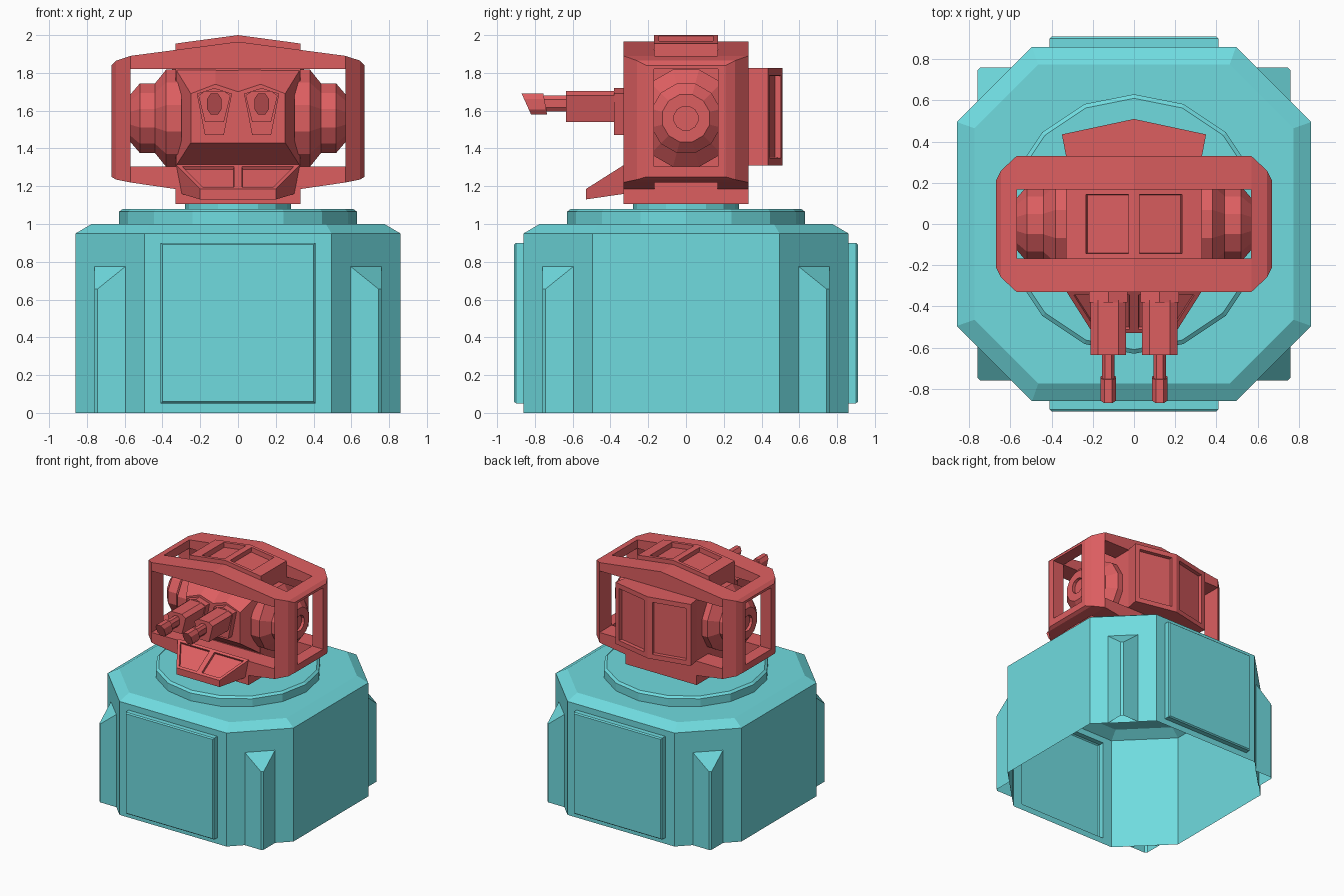
import bpy, bmesh, math

cube = bpy.data.objects.get("Cube")
if cube:
    bpy.data.objects.remove(cube, do_unlink=True)


def material(name, rgb):
    m = bpy.data.materials.new(name)
    m.use_nodes = True
    m.diffuse_color = (*rgb, 1)
    m.node_tree.nodes["Principled BSDF"].inputs["Base Color"].default_value = (*rgb, 1)
    return m


TEAL = material("teal", (0.16, 0.71, 0.74))
RED = material("red", (0.72, 0.112, 0.118))


def finish(name, bm, mat):
    me = bpy.data.meshes.new(name)
    bm.to_mesh(me)
    bm.free()
    me.materials.append(mat)
    ob = bpy.data.objects.new(name, me)
    bpy.context.collection.objects.link(ob)
    return ob


def loft_bm(loops, caps=(True, True)):
    """Skin a row of equal-length point loops and cap the ends."""
    bm = bmesh.new()
    rings = [[bm.verts.new(p) for p in loop] for loop in loops]
    n = len(rings[0])
    for a, b in zip(rings, rings[1:]):
        for i in range(n):
            j = (i + 1) % n
            bm.faces.new((a[i], a[j], b[j], b[i]))
    for ring, cap in zip((rings[0], rings[-1]), caps):
        if cap:
            bm.faces.new(ring)
    bmesh.ops.recalc_face_normals(bm, faces=bm.faces[:])
    return bm


def loft(name, loops, mat, caps=(True, True)):
    return finish(name, loft_bm(loops, caps), mat)


def at_y(pts, y):
    return [(x, y, z) for x, z in pts]


def at_z(pts, z):
    return [(x, y, z) for x, y in pts]


def box_loops(x, y, z0, z1):
    r = [(-x, -y), (x, -y), (x, y), (-x, y)]
    return [at_z(r, z0), at_z(r, z1)]


def mirrored(half):
    """Close a half outline (x >= 0) by mirroring it in x."""
    return half + [(-x, v) for x, v in reversed(half) if x > 0]


def recess(bm, test, border, depth):
    bm.normal_update()
    faces = [f for f in bm.faces if test(f)]
    bmesh.ops.inset_individual(bm, faces=faces, thickness=border, use_even_offset=True)
    bmesh.ops.inset_individual(bm, faces=faces, thickness=0.002, depth=-depth)


# Base housing, open underneath, with raised front and back panels
def octagon(r, c):
    return [(c, -r), (r, -c), (r, c), (c, r), (-c, r), (-r, c), (-r, -c), (-c, -r)]


bm = loft_bm([at_z(octagon(0.86, 0.495), 0), at_z(octagon(0.86, 0.495), 0.95),
              at_z(octagon(0.775, 0.465), 1.0)], (False, True))
bm.normal_update()
walls = [f for f in bm.faces if abs(f.normal.y) > 0.99]
bmesh.ops.inset_individual(bm, faces=walls, thickness=0.05, use_even_offset=True)
for f in walls:
    for v in f.verts:
        v.co.x = math.copysign(0.41, v.co.x)
bmesh.ops.inset_individual(bm, faces=walls, thickness=0.001, depth=0.04)
bmesh.ops.inset_individual(bm, faces=walls, thickness=0.012, depth=0.01)
finish("base_housing", bm, TEAL)

# Corner buttresses with sloped tops
for k in range(4):
    a = k * math.pi / 2
    foot = [(0.59, 0.76), (0.745, 0.76), (0.76, 0.745), (0.76, 0.59)]
    top = [0.78, 0.655, 0.655, 0.78]
    turn = [(x * math.cos(a) - y * math.sin(a), x * math.sin(a) + y * math.cos(a)) for x, y in foot]
    loft("corner_buttress", [at_z(turn, 0), [(x, y, z) for (x, y), z in zip(turn, top)]],
         TEAL, (False, True))


# Turntable and neck
def circle(r, n, offset=0.0):
    return [(r * math.cos(math.tau * (i + offset) / n), r * math.sin(math.tau * (i + offset) / n))
            for i in range(n)]


loft("turntable", [at_z(circle(r, 16), z) for r, z in ((0.63, 0.995), (0.63, 1.065), (0.61, 1.08))], TEAL)
loft("neck", [at_z(circle(0.28, 16), z) for z in (1.07, 1.12)], TEAL)

# Head frame: elevation outline crossed with plan outline, then three openings
elevation = mirrored([(0, 1.965), (0.57, 1.89), (0.645, 1.865), (0.67, 1.84),
                      (0.67, 1.25), (0.645, 1.235), (0.57, 1.22), (0.33, 1.185), (0, 1.185)])
plan = mirrored([(0.57, 0.33), (0.645, 0.26), (0.67, 0.21),
                 (0.67, -0.21), (0.645, -0.26), (0.57, -0.33)])
frame = loft("head_frame", [at_y(elevation, -0.33), at_y(elevation, 0.33)], RED)
cutters = [("INTERSECT", [at_z(plan, 1), at_z(plan, 2.1)]),
           ("DIFFERENCE", box_loops(0.57, 0.5, 1.305, 1.82)),
           ("DIFFERENCE", box_loops(0.8, 0.17, 1.305, 1.82)),
           ("DIFFERENCE", box_loops(0.568, 0.168, 1.0, 2.1))]
helpers = []
for op, loops in cutters:
    c = loft("cutter", loops, RED)
    c.hide_render = True
    mod = frame.modifiers.new("cut", "BOOLEAN")
    mod.operation, mod.solver, mod.object = op, "EXACT", c
    helpers.append(c)
dg = bpy.context.evaluated_depsgraph_get()
cut_mesh = bpy.data.meshes.new_from_object(frame.evaluated_get(dg))
frame.modifiers.clear()
frame.data = cut_mesh
for c in helpers:
    bpy.data.objects.remove(c, do_unlink=True)

# Head foot and central core
loft("head_foot", box_loops(0.33, 0.33, 1.105, 1.2), RED)
loft("head_core", box_loops(0.33, 0.175, 1.15, 1.86), RED)

# Roof plate with two recesses
roof = mirrored([(0, 2.0), (0.26, 1.965), (0.33, 1.955), (0.33, 1.84), (0, 1.84)])
bm = loft_bm([at_y(roof, -0.17), at_y(roof, 0.17)])
recess(bm, lambda f: f.normal.z > 0.9 and abs(f.calc_center_median().x) < 0.2, 0.027, 0.04)
finish("roof_plate", bm, RED)

# Back box with two recessed panels
back = mirrored([(0, 0.51), (0.35, 0.435), (0.33, 0.33), (0.33, 0.16), (0, 0.16)])
bm = loft_bm([at_z(back, 1.31), at_z(back, 1.825)])
recess(bm, lambda f: f.normal.y > 0.9, 0.04, 0.03)
finish("back_box", bm, RED)

# Tapered gun mantlet with a twin-peaked outline
inner = mirrored([(0, 1.82), (0.12, 1.82), (0.33, 1.82), (0.33, 1.305), (0.12, 1.305), (0, 1.305)])
outer = mirrored([(0, 1.70), (0.12, 1.74), (0.25, 1.69), (0.25, 1.43), (0.12, 1.43), (0, 1.43)])
loft("gun_mantlet", [at_y(inner, -0.165), at_y(outer, -0.33)], RED)

# Chin with two recessed panels
chin_back = mirrored([(0, 1.315), (0.33, 1.315), (0.3, 1.16), (0, 1.16)])
chin_front = mirrored([(0, 1.185), (0.2, 1.185), (0.2, 1.13), (0, 1.13)])
bm = loft_bm([at_y(chin_back, -0.325), at_y(chin_front, -0.53)])
recess(bm, lambda f: f.normal.z > 0.6, 0.022, 0.018)
finish("chin", bm, RED)


def hexagon(w, z0, z1):
    c = (z1 - z0) * 0.25
    return [(w, z1 - c), (w * 0.5, z1), (-w * 0.5, z1), (-w, z1 - c),
            (-w, z0 + c), (-w * 0.5, z0), (w * 0.5, z0), (w, z0 + c)]


# Side drums and guns, one set per side
for side, s in (("left", 1), ("right", -1)):
    profile = [(0.30, 0.267), (0.38, 0.267), (0.44, 0.19), (0.52, 0.19),
               (0.57, 0.13), (0.57, 0.065), (0.545, 0.065)]
    loft(side + "_drum", [[(s * x, y, 1.56 + z) for y, z in circle(r, 12, 0.5)] for x, r in profile], RED)

    def gun_part(name, pts, y0, y1, slant=0.0):
        loops = [[(s * 0.125 + x, y + (1.69 - z) * k, z) for x, z in pts]
                 for y, k in ((y0, slant * 0.4), (y1, slant))]
        loft(side + name, loops, RED)

    gun_part("_gun_mount", mirrored([(0, 1.72), (0.093, 1.69), (0.05, 1.47), (0, 1.47)]), -0.32, -0.38)
    gun_part("_gun_shroud", mirrored([(0.05, 1.705), (0.085, 1.68), (0.05, 1.54)]), -0.37, -0.635)
    gun_part("_gun_barrel", hexagon(0.03, 1.595, 1.68), -0.62, -0.78)
    gun_part("_gun_muzzle", hexagon(0.038, 1.58, 1.69), -0.755, -0.87, 0.45)
